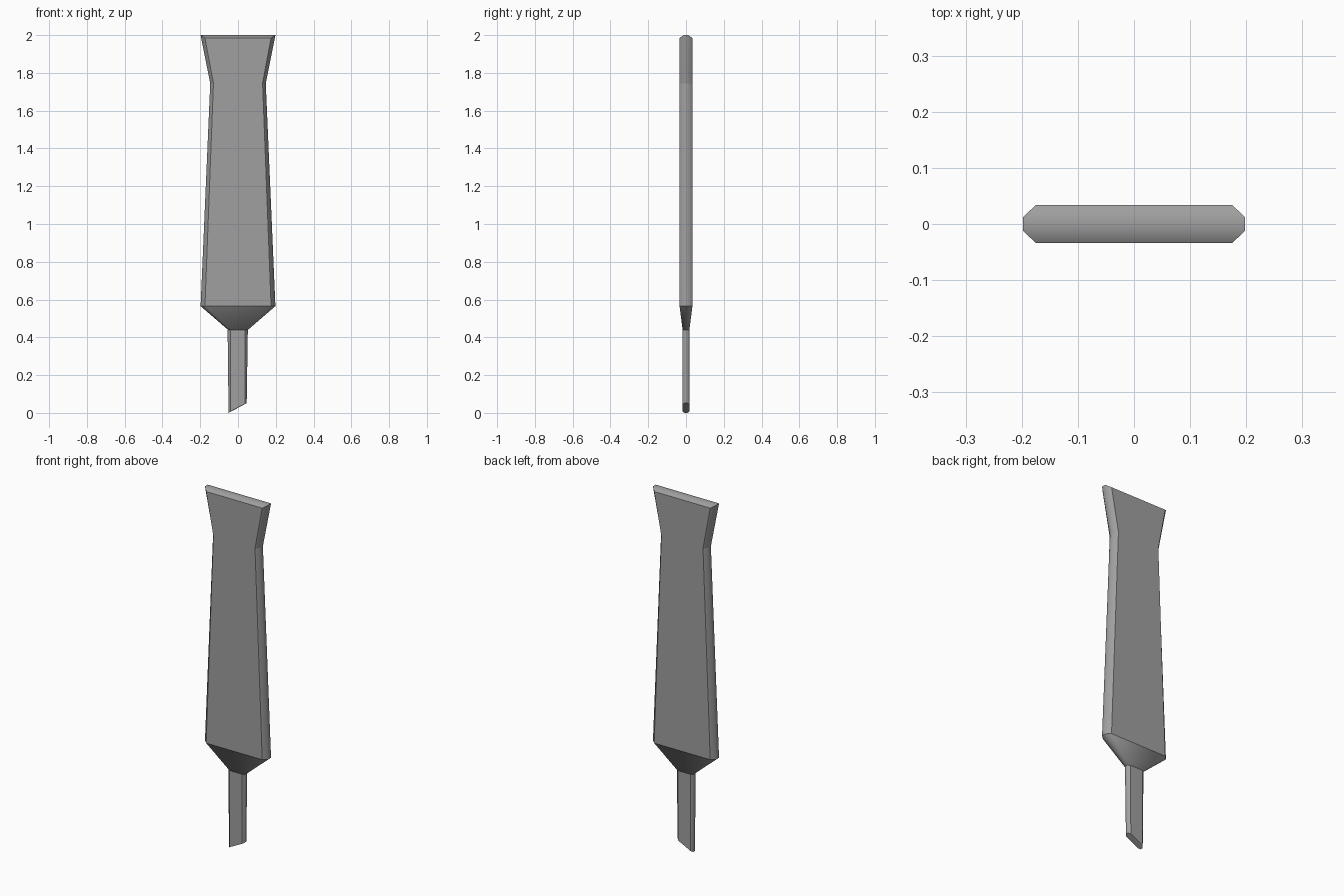
import bpy, bmesh, math

cube = bpy.data.objects.get("Cube")
if cube:
    bpy.data.objects.remove(cube, do_unlink=True)

grey = bpy.data.materials.new("dull grey metal")
grey.use_nodes = True
colour = (0.35, 0.35, 0.35, 1)
grey.diffuse_color = colour
grey.node_tree.nodes["Principled BSDF"].inputs["Base Color"].default_value = colour


def bevelled_plate(name, rim, face, flat_faces=True):
    """Closed plate: rim and face outlines hold (x, z, half thickness)."""
    bm = bmesh.new()
    rings = [[bm.verts.new((x, side * d, z)) for x, z, d in outline]
             for side, outline in ((-1, face), (-1, rim), (1, rim), (1, face))]
    n = len(rim)
    bm.faces.new(rings[0])
    bm.faces.new(rings[-1])
    for a, b in zip(rings, rings[1:]):
        for i in range(n):
            j = (i + 1) % n
            bm.faces.new((a[i], a[j], b[j], b[i]))
    bmesh.ops.recalc_face_normals(bm, faces=bm.faces)
    bm.normal_update()
    for f in bm.faces:
        f.smooth = True
    # Keep broad faces flat and corners crisp, let the bevels blend
    for e in bm.edges:
        broad = flat_faces and any(abs(f.normal.y) > 0.99 for f in e.link_faces)
        corner = e.calc_face_angle(0) > math.radians(52)
        e.smooth = not (broad or corner or not e.is_convex)
    mesh = bpy.data.meshes.new(name)
    bm.to_mesh(mesh)
    bm.free()
    mesh.materials.append(grey)
    obj = bpy.data.objects.new(name, mesh)
    bpy.context.collection.objects.link(obj)
    return obj


def mirrored(half):
    return half + [(-x, z, d) for x, z, d in reversed(half)]


# Waisted blade with a flared tip
bevelled_plate(
    "blade",
    mirrored([(0.198, 0.565, 0.012), (0.147, 1.745, 0.012), (0.198, 2.0, 0.012)]),
    mirrored([(0.175, 0.565, 0.034), (0.13, 1.745, 0.034), (0.175, 1.985, 0.034)]))

# Tapering shoulder under the blade
bevelled_plate(
    "shoulder",
    mirrored([(0.053, 0.44, 0.008), (0.198, 0.565, 0.012)]),
    mirrored([(0.04, 0.44, 0.018), (0.175, 0.565, 0.034)]),
    flat_faces=False)

# Narrow tang with a slanted end
bevelled_plate(
    "tang",
    [(-0.05, 0.0, 0.008), (0.046, 0.052, 0.008), (0.052, 0.44, 0.008), (-0.055, 0.44, 0.008)],
    [(-0.04, 0.008, 0.018), (0.036, 0.046, 0.018), (0.038, 0.44, 0.018), (-0.04, 0.44, 0.018)])
